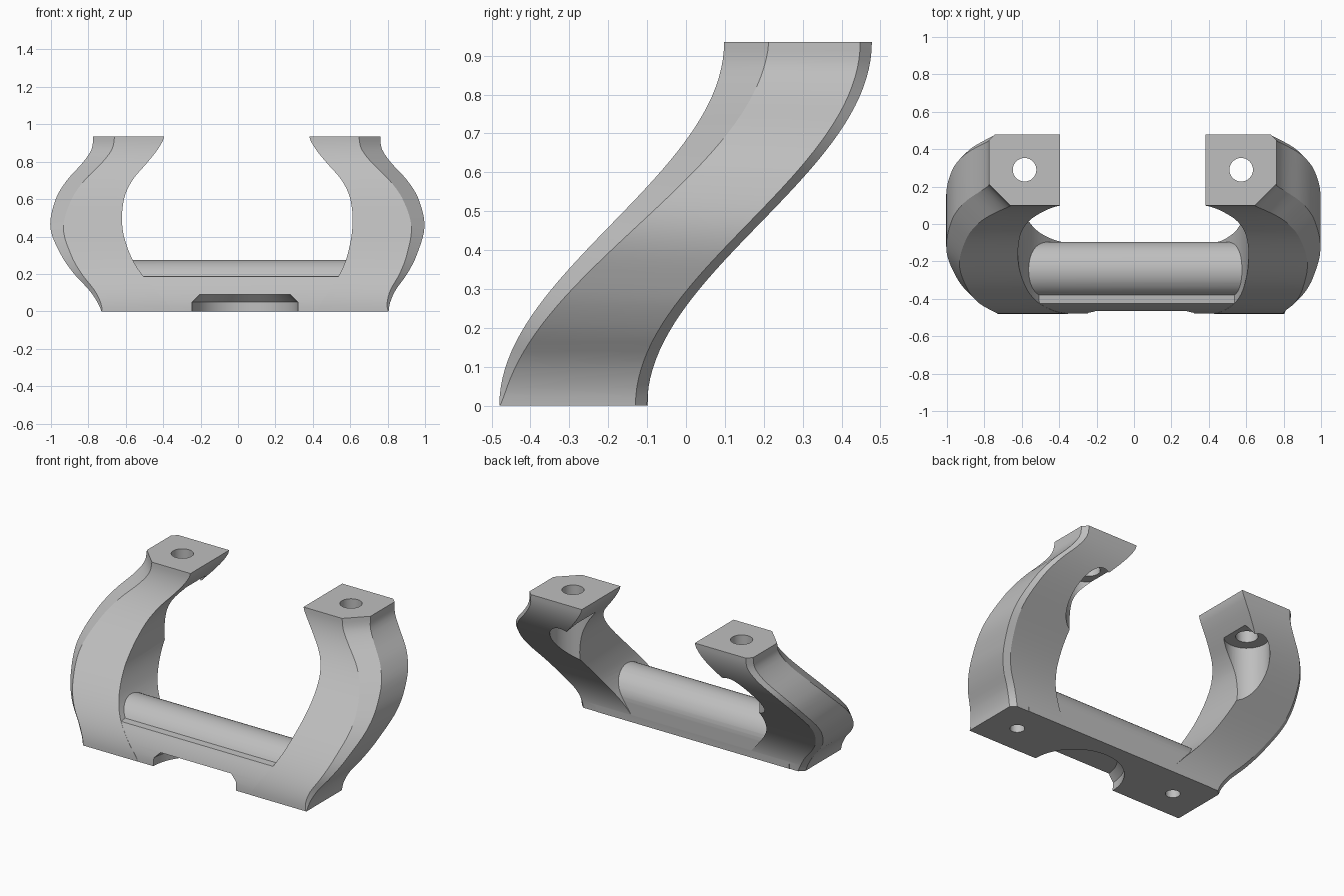
import bpy, bmesh, math
from mathutils import Vector

old = bpy.data.objects.get("Cube")
if old:
    bpy.data.objects.remove(old, do_unlink=True)

H = 0.935      # overall height
DEPTH = 0.38   # front-to-back thickness
N = 40         # loft steps

grey = bpy.data.materials.new("satin grey")
grey.use_nodes = True
colour = (0.52, 0.52, 0.52, 1)
grey.diffuse_color = colour
grey.node_tree.nodes["Principled BSDF"].inputs["Base Color"].default_value = colour

# Outlines of the arm as (height, inner distance, outer distance)
BOW = [(0, .39, .768), (.1, .455, .81), (.2, .53, .89), (.3, .58, .95), (.45, .615, 1.0),
       (.6, .605, .97), (.7, .56, .91), (.8, .475, .82), (.87, .42, .775), (H, .388, .768)]


def bow(z, k):
    """Smooth interpolation of a column of BOW."""
    i = max(j for j in range(len(BOW) - 1) if BOW[j][0] <= z + 1e-6)

    def slope(j):
        if j in (0, len(BOW) - 1):
            return 0.15 if j == 0 else -0.1
        return (BOW[j + 1][k] - BOW[j - 1][k]) / (BOW[j + 1][0] - BOW[j - 1][0])
    a, b = BOW[i], BOW[i + 1]
    h = b[0] - a[0]
    t = (z - a[0]) / h
    return ((2*t**3 - 3*t*t + 1) * a[k] + (t**3 - 2*t*t + t) * h * slope(i)
            + (3*t*t - 2*t**3) * b[k] + (t**3 - t*t) * h * slope(i + 1))


def front_y(z):
    """Leaning S-curve of the front face."""
    return -0.48 + 0.578 * (1 - math.cos(math.pi * z / H)) / 2


def make_object(name, rings):
    """Loft closed rings of points into a capped solid."""
    bm = bmesh.new()
    loops = [[bm.verts.new(p) for p in ring] for ring in rings]
    for a, b in zip(loops, loops[1:]):
        for i in range(len(a)):
            j = (i + 1) % len(a)
            bm.faces.new((a[i], a[j], b[j], b[i]))
    bm.faces.new(loops[0])
    bm.faces.new(loops[-1])
    bmesh.ops.recalc_face_normals(bm, faces=bm.faces)
    mesh = bpy.data.meshes.new(name)
    bm.to_mesh(mesh)
    bm.free()
    mesh.materials.append(grey)
    obj = bpy.data.objects.new(name, mesh)
    bpy.context.collection.objects.link(obj)
    return obj


def arm(name, side):
    rings = []
    for s in range(N + 1):
        z = H * s / N
        t = z / H
        shift = 0.0375 * (1 - min(1, z / 0.45)) ** 1.5 - 0.007 * t
        xi, xo, y = bow(z, 1), bow(z, 2), front_y(z)
        c = 0.002 + 0.113 * t ** 0.7     # front chamfer grows upward
        e = 0.03                         # narrow rear chamfer
        ring = [(xi, y), (xo - c, y), (xo, y + c), (xo, y + DEPTH - e),
                (xo - e, y + DEPTH), (xi, y + DEPTH)]
        rings.append([(side * x + shift, v, z) for x, v in ring])
    return make_object(name, rings)


def turned(name, x, y, profile, sides=48):
    """Vertical turned solid from (radius, height) pairs."""
    return make_object(name, [[(x + r * math.cos(2 * math.pi * i / sides),
                                y + r * math.sin(2 * math.pi * i / sides), z)
                               for i in range(sides)] for r, z in profile])


def combine(target, tool, operation):
    mod = target.modifiers.new(operation.title(), 'BOOLEAN')
    mod.operation = operation
    mod.solver = 'EXACT'
    mod.object = tool
    bpy.context.view_layer.objects.active = target
    bpy.ops.object.modifier_apply(modifier=mod.name)
    bpy.data.objects.remove(tool, do_unlink=True)


# Handle bar: leaning front, rounded top, upright back
steps = [H * s / N for s in range(9)]
section = [(front_y(z) + 0.001, z) for z in steps]
for i in range(21):
    a = math.pi * (1 - i / 20) - 0.45 * (1 - i / 20)
    section.append((-0.245 + 0.15 * math.cos(a), 0.125 + 0.15 * math.sin(a)))
section.append((-0.098, 0))
body = make_object("clamp_body", [[(x, y, z) for y, z in section] for x in (-0.64, 0.69)])

# Bowed arms
for label, side in (("left_arm", 1), ("right_arm", -1)):
    combine(body, arm(label, side), 'UNION')

# Screw holes, hidden head recesses and bottom holes
for side in (1, -1):
    x = 0.579 * side - 0.006
    combine(body, turned("recess_cutter", x, 0.29, [(0.13, 0.2), (0.13, 0.785)]), 'DIFFERENCE')
    combine(body, turned("top_hole_cutter", x, 0.29, [(0.063, 0.7), (0.063, 1.1)], 32), 'DIFFERENCE')
    combine(body, turned("base_hole_cutter", 0.0425 + 0.571 * side, -0.29,
                         [(0.042, -0.1), (0.042, 0.2)], 32), 'DIFFERENCE')

# Round notch under the front of the bar
combine(body, turned("notch_cutter", 0.0375, -0.48,
                     [(0.283, -0.1), (0.283, 0.05), (0.243, 0.09)], 64), 'DIFFERENCE')

bpy.ops.object.select_all(action='DESELECT')
body.select_set(True)
bpy.context.view_layer.objects.active = body
bpy.ops.object.shade_smooth_by_angle(angle=math.radians(25))
